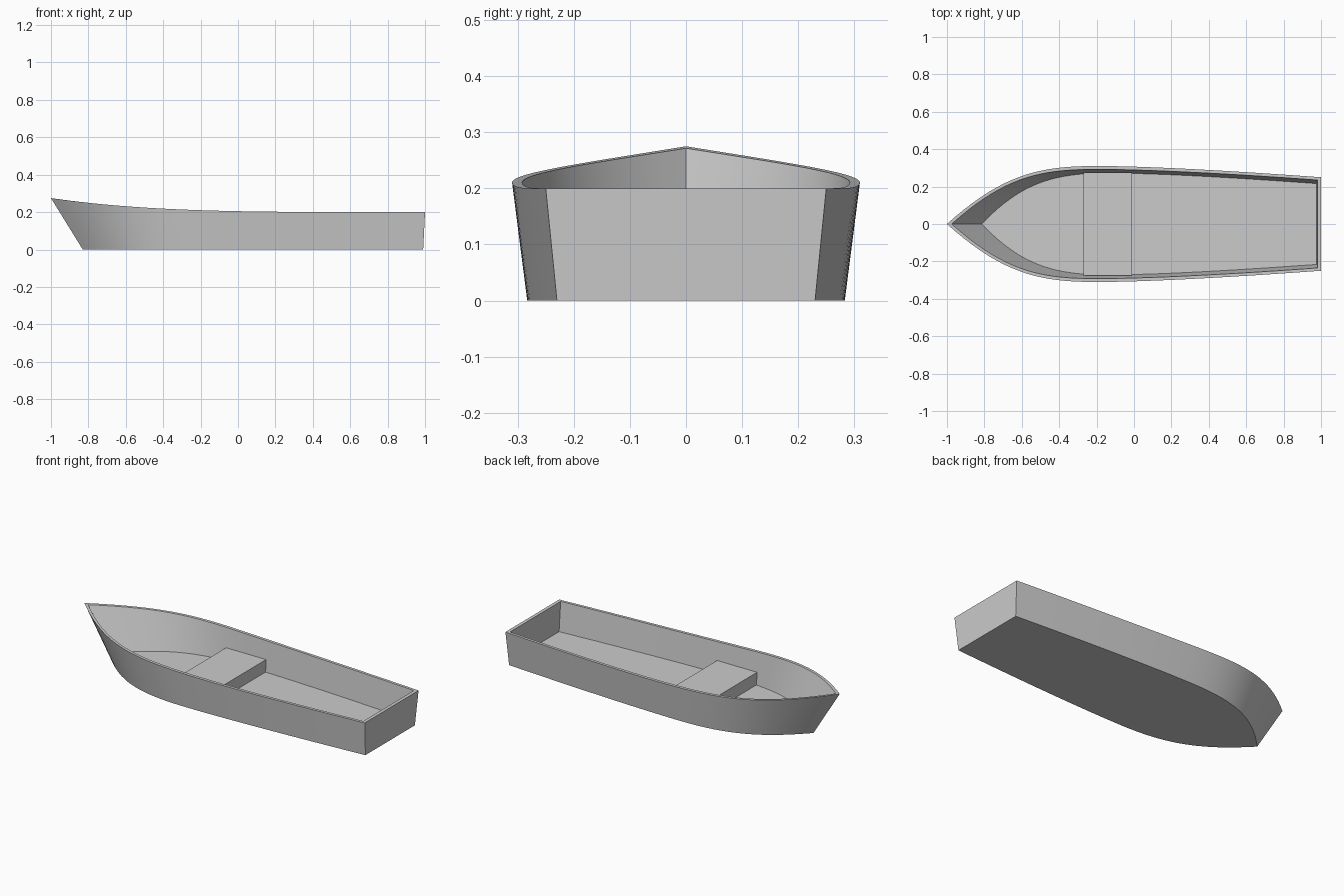
import bpy, bmesh
from mathutils import Vector
from mathutils.geometry import interpolate_bezier

if "Cube" in bpy.data.objects:
    bpy.data.objects.remove(bpy.data.objects["Cube"])


def half_outline(bow, side, steps=20):
    """Two joined bezier curves running from the bow tip to the stern corner."""
    pts = []
    for i, c in enumerate((bow, side)):
        seg = interpolate_bezier(*[Vector((x, y, 0)) for x, y in c], steps)
        pts += seg[1:] if i else seg
    return [(p.x, p.y) for p in pts]


def sheer(x):
    """Rim height, rising towards the bow."""
    return 0.2 + 0.075 * max(0, (1 - x) / 2) ** 3.9


def add_ring(bm, half, height):
    """Closed, mirrored ring of vertices."""
    pts = half + [(x, -y) for x, y in reversed(half[1:])]
    return [bm.verts.new((x, y, height(x))) for x, y in pts]


def finish(name, bm):
    bmesh.ops.recalc_face_normals(bm, faces=bm.faces)
    mesh = bpy.data.meshes.new(name)
    bm.to_mesh(mesh)
    bm.free()
    obj = bpy.data.objects.new(name, mesh)
    bpy.context.collection.objects.link(obj)
    return obj


# Hull: outer bottom, outer rim, inner rim and floor outlines
outer_bottom = half_outline([(-.83, 0), (-.63, .21), (-.46, .283), (-.15, .283)],
                            [(-.15, .283), (.15, .283), (.6, .257), (.99, .23)])
outer_rim = half_outline([(-1, 0), (-.7, .27), (-.5, .31), (-.2, .31)],
                         [(-.2, .31), (.1, .31), (.6, .279), (1, .25)])
inner_rim = half_outline([(-.975, 0), (-.69, .255), (-.5, .292), (-.2, .292)],
                         [(-.2, .292), (.1, .292), (.6, .263), (.98, .235)])
floor = half_outline([(-.815, 0), (-.62, .2), (-.46, .272), (-.15, .272)],
                     [(-.15, .272), (.15, .272), (.6, .243), (.977, .216)])

bm = bmesh.new()
rings = [add_ring(bm, outer_bottom, lambda x: 0),
         add_ring(bm, outer_rim, sheer),
         add_ring(bm, inner_rim, sheer),
         add_ring(bm, floor, lambda x: 0.03)]
for a, b in zip(rings, rings[1:]):
    n = len(a)
    for i in range(n):
        j = (i + 1) % n
        bm.faces.new((a[i], a[j], b[j], b[i]))
bm.faces.new(rings[0])
bm.faces.new(rings[-1])
hull = finish("hull", bm)
bpy.context.view_layer.objects.active = hull
hull.select_set(True)
bpy.ops.object.shade_smooth_by_angle()

# Bench seat standing on the floor
bm = bmesh.new()
bmesh.ops.create_cube(bm, size=1)
bmesh.ops.scale(bm, vec=(.26, .55, .08), verts=bm.verts)
bmesh.ops.translate(bm, vec=(-.14, 0, .062), verts=bm.verts)
finish("seat", bm)
